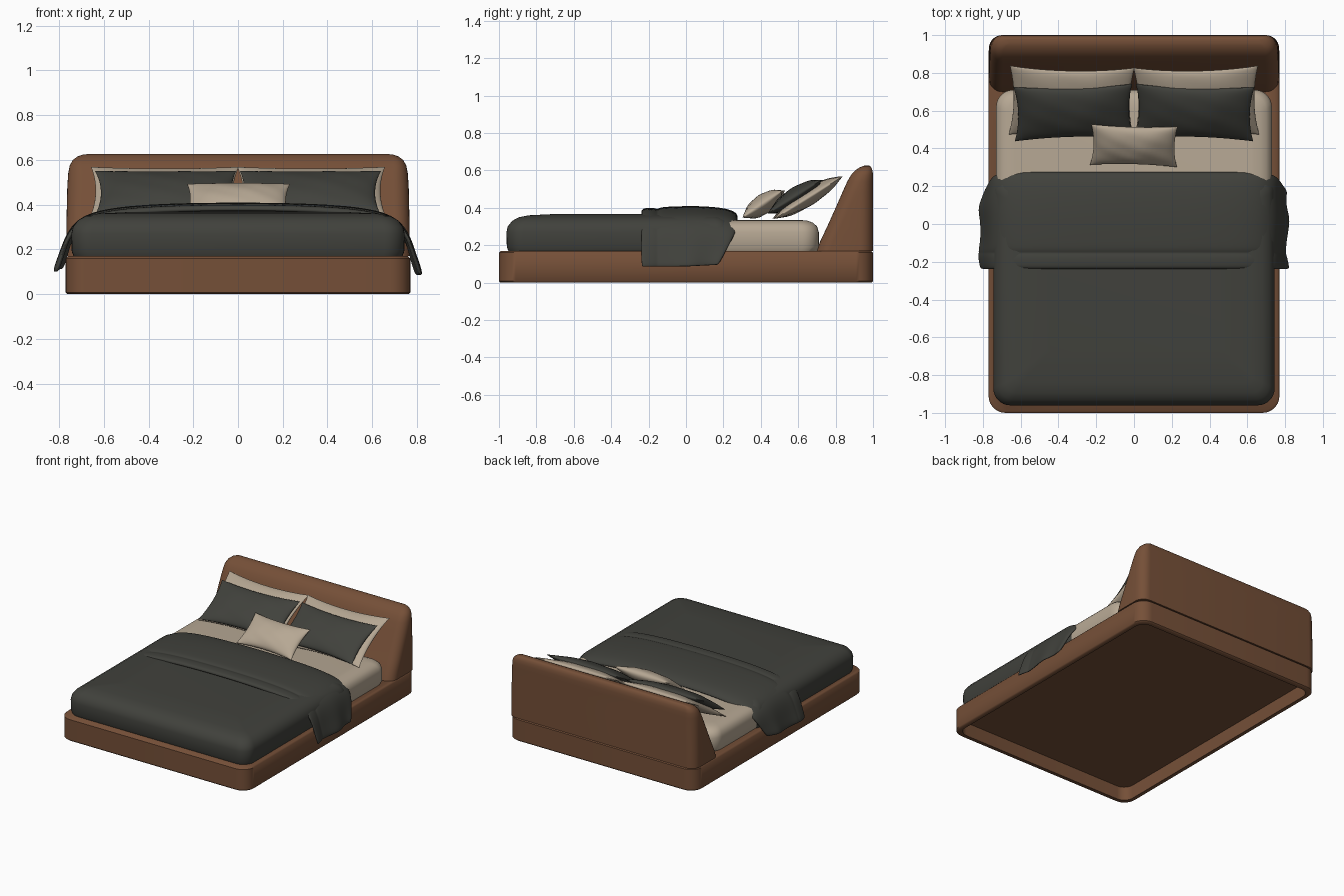
import bpy, bmesh, math
from mathutils import Matrix, Vector

if "Cube" in bpy.data.objects:
    bpy.data.objects.remove(bpy.data.objects["Cube"], do_unlink=True)


def material(name, rgb):
    m = bpy.data.materials.new(name)
    m.use_nodes = True
    m.diffuse_color = (*rgb, 1)
    bsdf = m.node_tree.nodes["Principled BSDF"]
    bsdf.inputs["Base Color"].default_value = (*rgb, 1)
    bsdf.inputs["Roughness"].default_value = 0.8
    return m


BROWN = material("brown leather", (0.178, 0.079, 0.039))
CHARCOAL = material("charcoal fabric", (0.052, 0.053, 0.045))
BEIGE = material("beige linen", (0.47, 0.39, 0.295))


def finish(name, bm, mat, angle=45):
    bmesh.ops.recalc_face_normals(bm, faces=bm.faces)
    mesh = bpy.data.meshes.new(name)
    bm.to_mesh(mesh)
    bm.free()
    mesh.materials.append(mat)
    ob = bpy.data.objects.new(name, mesh)
    bpy.context.collection.objects.link(ob)
    bpy.ops.object.select_all(action="DESELECT")
    ob.select_set(True)
    bpy.context.view_layer.objects.active = ob
    bpy.ops.object.shade_smooth_by_angle(angle=math.radians(angle))
    return ob


def rounded_ring(bm, z, hx, y0, y1, r, steps=7):
    """Rounded rectangle of vertices at one height."""
    r = min(r, (y1 - y0) * 0.48)
    corners = [(hx - r, y1 - r), (r - hx, y1 - r), (r - hx, y0 + r), (hx - r, y0 + r)]
    ring = []
    for q, (cx, cy) in enumerate(corners):
        for s in range(steps + 1):
            a = math.pi / 2 * (q + s / steps)
            ring.append(bm.verts.new((cx + r * math.cos(a), cy + r * math.sin(a), z)))
    return ring


def loft(name, levels, mat, angle=45):
    """Solid through a chain of rounded rectangles (z, half width, front, back, radius)."""
    bm = bmesh.new()
    rings = [rounded_ring(bm, *lv) for lv in levels]
    n = len(rings[0])
    for a, b in zip(rings, rings[1:]):
        for i in range(n):
            j = (i + 1) % n
            bm.faces.new((a[i], a[j], b[j], b[i]))
    bm.faces.new(rings[0])
    bm.faces.new(rings[-1])
    return finish(name, bm, mat, angle)


def inset_levels(steps, hx, y0, y1, r):
    return [(z, hx - d, y0 + d, y1 - d, max(r - d * 0.5, 0.02)) for z, d in steps]


# Bed base, hollow underneath with a recessed panel
loft("bed_base", inset_levels(
    [(0.1, 0.035), (0.0, 0.035), (0.0, 0.008), (0.008, 0), (0.16, 0), (0.17, 0.01)],
    0.77, -1, 1, 0.09), BROWN)

# Headboard: sloping front, upright back, rounded shoulders
head = [(0.17, 0.768, 0.70, 1), (0.22, 0.768, 0.717, 1), (0.3, 0.767, 0.755, 1),
        (0.4, 0.765, 0.80, 1), (0.48, 0.763, 0.835, 1), (0.54, 0.759, 0.862, 1),
        (0.575, 0.752, 0.882, 1), (0.6, 0.738, 0.905, 0.997),
        (0.615, 0.718, 0.927, 0.991), (0.623, 0.695, 0.945, 0.985),
        (0.626, 0.67, 0.957, 0.978)]
loft("headboard", [(*lv, 0.07) for lv in head], BROWN, 60)

# Mattress and duvet
loft("mattress", inset_levels(
    [(0.165, 0.012), (0.19, 0), (0.27, 0), (0.3, 0.009), (0.32, 0.03), (0.331, 0.06),
     (0.335, 0.1)], 0.73, -0.93, 0.71, 0.09), BEIGE, 60)
loft("duvet", inset_levels(
    [(0.165, 0.012), (0.19, 0.002), (0.27, 0), (0.3, 0.007), (0.33, 0.03), (0.349, 0.065),
     (0.36, 0.12), (0.368, 0.28)], 0.745, -0.96, 0.26, 0.09), CHARCOAL, 60)


# Throw blanket draped across the bed
def blanket():
    half = [(0, 0.4), (0.25, 0.397), (0.45, 0.388), (0.6, 0.37), (0.69, 0.342), (0.745, 0.295),
            (0.775, 0.23), (0.795, 0.16), (0.82, 0.085)]
    path = [(-x, z) for x, z in half[:0:-1]] + half
    rows = [(-0.24, -0.025), (-0.236, -0.008), (-0.22, 0), (-0.17, 0.002), (-0.152, -0.008),
            (-0.14, 0.004), (-0.08, 0.008), (0.03, 0.011), (0.12, 0.008), (0.2, 0),
            (0.255, -0.015), (0.28, -0.04)]
    bm = bmesh.new()
    grid = []
    for y, lift in rows:
        line = []
        for x, z in path:
            drop = max(0, (0.33 - z) / 0.25)
            side = math.copysign(1, x)
            yy = y - 0.38 * drop * max(0, y)
            wave = 0.012 * drop * math.sin(y * 22 + side)
            zz = z + lift * (1 - min(drop, 1)) + drop * (0.04 * max(0, y) + 0.008 * (1 - side))
            out = side * (wave + lift * 0.4 * min(drop, 1)) if x else 0
            line.append(bm.verts.new((x + out, yy, zz)))
        grid.append(line)
    for a, b in zip(grid, grid[1:]):
        for i in range(len(path) - 1):
            bm.faces.new((a[i], a[i + 1], b[i + 1], b[i]))
    ob = finish("throw_blanket", bm, CHARCOAL, 80)
    if ob.data.polygons[len(path) * 5].normal.z < 0:
        ob.data.flip_normals()
    solid = ob.modifiers.new("thickness", "SOLIDIFY")
    solid.thickness = 0.018
    solid.offset = -1
    sub = ob.modifiers.new("soften", "SUBSURF")
    sub.levels = sub.render_levels = 2


blanket()


# Pillows: two puffed sheets joined at pinched seams
def pillow(name, mat, centre, hw, hh, puff, lean, turn=0.0, n=24):
    bm = bmesh.new()
    place = (Matrix.Translation(Vector(centre)) @ Matrix.Rotation(math.radians(turn), 4, "Z")
             @ Matrix.Rotation(math.radians(lean), 4, "X"))
    for side in (1, -1):
        grid = []
        for i in range(n + 1):
            u = math.sin(math.pi / 2 * (2 * i / n - 1))
            line = []
            for j in range(n + 1):
                v = math.sin(math.pi / 2 * (2 * j / n - 1))
                full = max(0, (1 - u * u) * (1 - v * v))
                crease = 1 + 0.05 * math.sin(7 * u + 3 * v) * math.cos(5 * v)
                p = Vector((hw * u * (1 - 0.07 * (1 - v * v)),
                            hh * v * (1 - 0.13 * (1 - u * u)),
                            side * puff * full ** 0.5 * crease))
                line.append(bm.verts.new(place @ p))
            grid.append(line)
        for a, b in zip(grid, grid[1:]):
            for j in range(n):
                bm.faces.new((a[j], a[j + 1], b[j + 1], b[j]))
    bmesh.ops.remove_doubles(bm, verts=bm.verts, dist=0.0002)
    finish(name, bm, mat, 60)


for side, label in ((1, "left"), (-1, "right")):
    pillow(label + "_back_pillow", BEIGE, (side * 0.33, 0.65, 0.455), 0.33, 0.215, 0.045, 32, side)
    pillow(label + "_front_pillow", CHARCOAL, (side * 0.32, 0.59, 0.46), 0.315, 0.17, 0.05, 32,
           side * -1.5)

# Small lumbar cushion
pillow("small_cushion", BEIGE, (0, 0.415, 0.42), 0.23, 0.13, 0.052, 34, -1.5)
